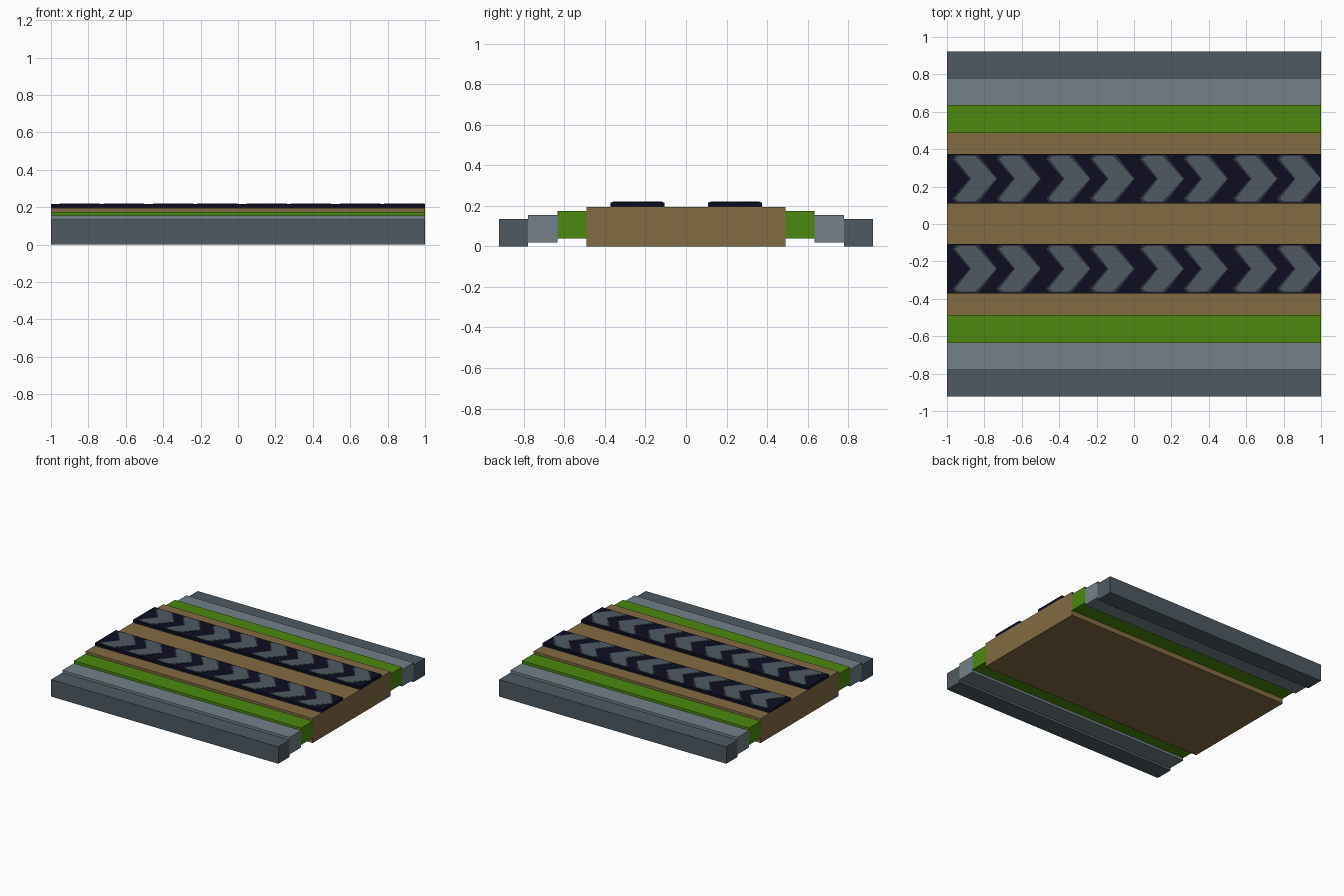
import bpy
import bmesh

if "Cube" in bpy.data.objects:
    bpy.data.objects.remove(bpy.data.objects["Cube"], do_unlink=True)


def material(name, rgb):
    """Flat material from 0-255 sRGB values, stored as linear."""
    lin = [((c / 255 + 0.055) / 1.055) ** 2.4 if c > 10 else c / 255 / 12.92 for c in rgb]
    mat = bpy.data.materials.new(name)
    mat.diffuse_color = (*lin, 1)
    mat.use_nodes = True
    mat.node_tree.nodes["Principled BSDF"].inputs["Base Color"].default_value = (*lin, 1)
    return mat


BROWN = material("earth brown", (130, 107, 66))
GREEN = material("grass green", (76, 137, 15))
LIGHT = material("light slate", (115, 129, 137))
DARK = material("dark slate", (78, 90, 97))
NAVY = material("dark navy", (13, 13, 34))
FRINGE = material("tread shadow grey", (42, 49, 57))


def prism(name, outlines, z0, z1, mat):
    """Extrude one or more xy outlines from z0 to z1 as a single object."""
    bm = bmesh.new()
    for pts in outlines:
        face = bm.faces.new([bm.verts.new((x, y, z0)) for x, y in pts])
        top = bmesh.ops.extrude_face_region(bm, geom=[face])["geom"]
        for v in top:
            if isinstance(v, bmesh.types.BMVert):
                v.co.z = z1
    bmesh.ops.recalc_face_normals(bm, faces=bm.faces)
    mesh = bpy.data.meshes.new(name)
    bm.to_mesh(mesh)
    bm.free()
    mesh.materials.append(mat)
    obj = bpy.data.objects.new(name, mesh)
    bpy.context.collection.objects.link(obj)
    return obj


def strip(name, y0, y1, z0, z1, mat):
    """Full-length bar between y0 and y1."""
    return prism(name, [[(-1, y0), (1, y0), (1, y1), (-1, y1)]], z0, z1, mat)


def chevrons(half, notch, yc):
    """Eight right-pointing chevrons, in four repeating pairs, from a half outline."""
    outline = half + [(x, -y) for x, y in reversed(half[:-1])] + [(notch, 0)]
    starts = [-1 + 0.5 * i + s for i in range(4) for s in (0.03, 0.265)]
    return [[(min(s + x, 1), yc + y) for x, y in outline] for s in starts]


# Central road bed
strip("road_bed", -0.49, 0.49, 0, 0.195, BROWN)

# Stepped verge and kerbs on both sides
STEPS = [("grass_verge", 0.49, 0.635, 0.04, 0.175, GREEN),
         ("inner_kerb", 0.635, 0.78, 0.02, 0.155, LIGHT),
         ("outer_kerb", 0.78, 0.922, 0, 0.135, DARK)]
for side, sign in (("back", 1), ("front", -1)):
    for name, y0, y1, z0, z1, mat in STEPS:
        strip(f"{side}_{name}", *sorted((sign * y0, sign * y1)), z0, z1, mat)

# Tread tracks with chevron plates
FRINGE_HALF = [(0, 0.105), (0.015, 0.126), (0.14, 0.126), (0.16, 0.1), (0.238, 0)]
TREAD_HALF = [(0.015, 0.106), (0.035, 0.121), (0.122, 0.121), (0.148, 0.095), (0.233, 0)]
for side, yc in (("back", 0.242), ("front", -0.239)):
    strip(f"{side}_track", yc - 0.133, yc + 0.133, 0.195, 0.217, NAVY)
    prism(f"{side}_tread_fringe", chevrons(FRINGE_HALF, 0.092, yc), 0.216, 0.2187, FRINGE)
    prism(f"{side}_tread_chevrons", chevrons(TREAD_HALF, 0.099, yc), 0.2175, 0.2205, DARK)
